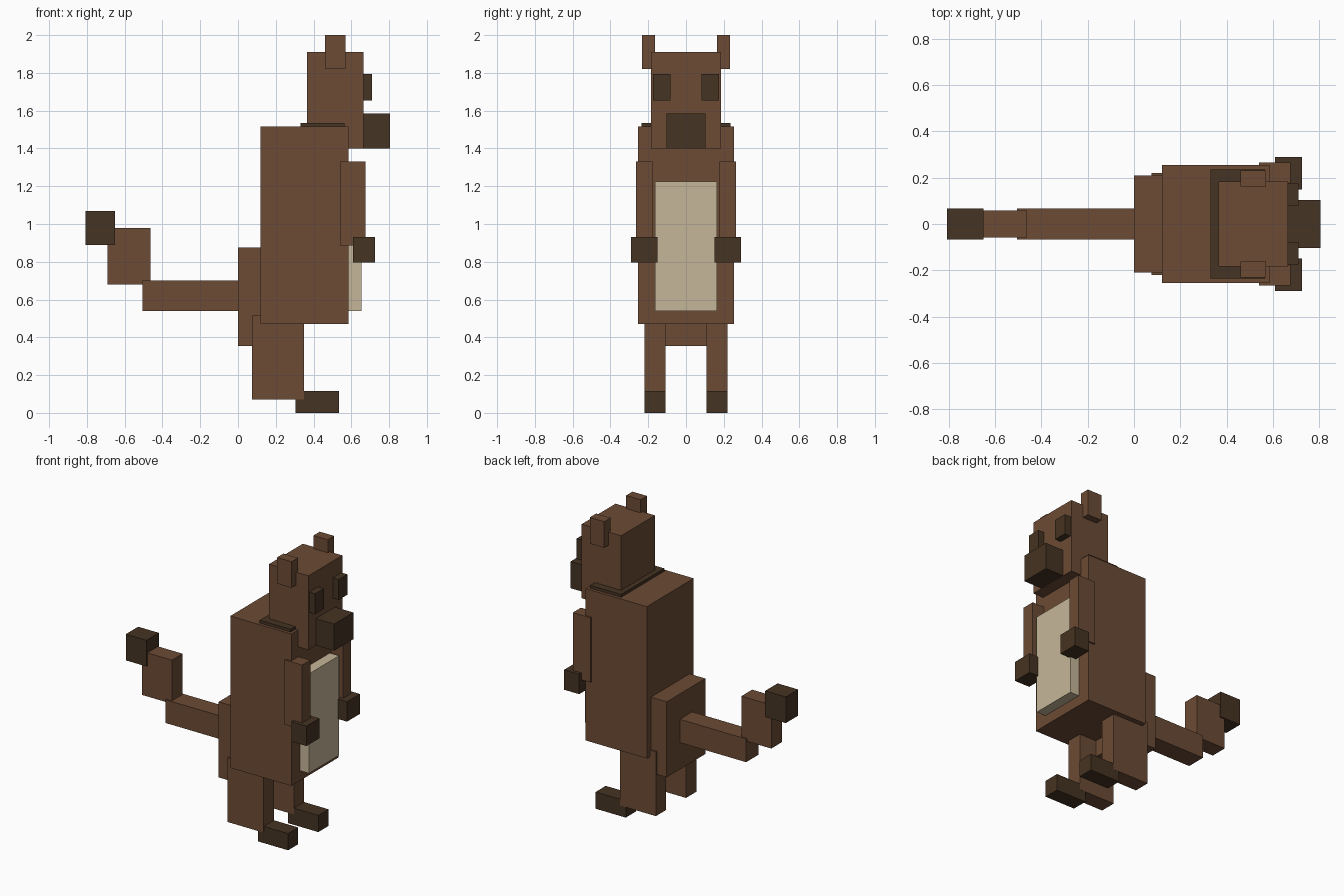
import bpy

cube = bpy.data.objects.get("Cube")
if cube:
    bpy.data.objects.remove(cube, do_unlink=True)


def material(name, r, g, b):
    m = bpy.data.materials.new(name)
    m.use_nodes = True
    m.diffuse_color = (r, g, b, 1)
    bsdf = next(n for n in m.node_tree.nodes if n.type == "BSDF_PRINCIPLED")
    bsdf.inputs["Base Color"].default_value = (r, g, b, 1)
    return m


brown = material("brown fur", 0.150, 0.070, 0.035)
dark = material("dark brown", 0.060, 0.033, 0.016)
cream = material("cream belly", 0.565, 0.468, 0.314)


def box(name, mat, x, y, z):
    """Box spanning the given (low, high) ranges."""
    spans = (x, y, z)
    bpy.ops.mesh.primitive_cube_add(size=1, location=[(a + b) / 2 for a, b in spans])
    ob = bpy.context.object
    ob.name = name
    ob.scale = [b - a for a, b in spans]
    bpy.ops.object.transform_apply(location=False, rotation=False, scale=True)
    ob.data.materials.append(mat)


def centred(name, mat, x, half_width, z):
    box(name, mat, x, (-half_width, half_width), z)


def pair(name, mat, x, y, z):
    box("left_" + name, mat, x, y, z)
    box("right_" + name, mat, x, (-y[1], -y[0]), z)


# Trunk
centred("body", brown, (0.12, 0.585), 0.255, (0.47, 1.515))
centred("belly", cream, (0.57, 0.655), 0.163, (0.54, 1.225))
centred("hips", brown, (0.0, 0.22), 0.21, (0.355, 0.875))
centred("collar", dark, (0.33, 0.565), 0.235, (1.48, 1.535))

# Head
centred("head", brown, (0.365, 0.665), 0.184, (1.40, 1.91))
centred("snout", dark, (0.66, 0.805), 0.104, (1.401, 1.585))
pair("ear", brown, (0.46, 0.57), (0.163, 0.232), (1.82, 2.0))
pair("eye", dark, (0.65, 0.71), (0.081, 0.175), (1.655, 1.795))

# Arms
pair("arm", brown, (0.54, 0.675), (0.178, 0.266), (0.885, 1.33))
pair("hand", dark, (0.61, 0.725), (0.15, 0.29), (0.795, 0.932))

# Legs
pair("leg", brown, (0.075, 0.35), (0.108, 0.22), (0.072, 0.515))
pair("foot", dark, (0.305, 0.535), (0.109, 0.219), (0.0, 0.115))

# Tail
centred("tail_base", brown, (-0.505, 0.03), 0.067, (0.54, 0.70))
centred("tail_rise", brown, (-0.69, -0.463), 0.058, (0.68, 0.98))
centred("tail_tip", dark, (-0.807, -0.65), 0.067, (0.89, 1.07))
